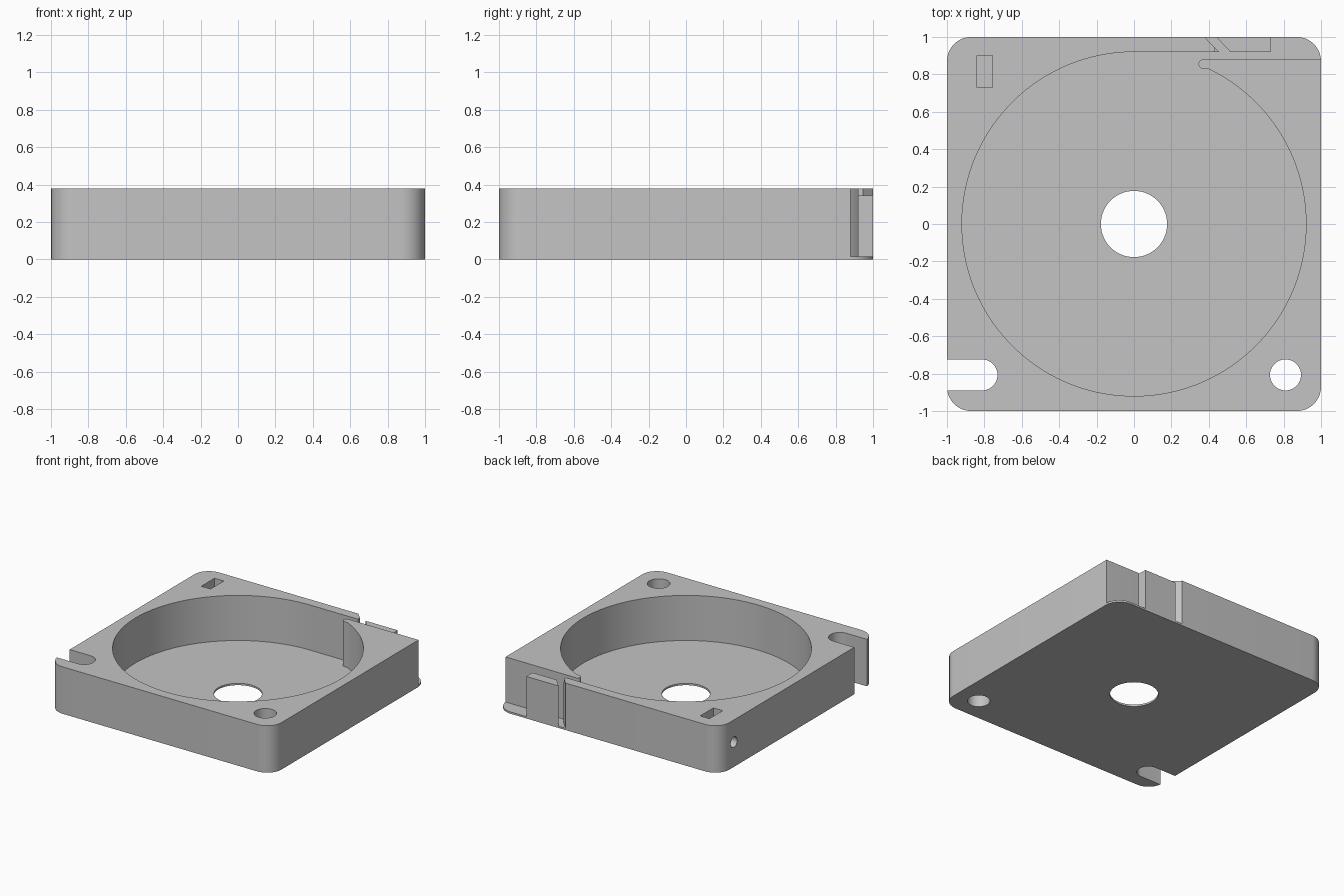
import bpy, bmesh
from math import cos, sin, pi, radians, atan2
from mathutils import Matrix, Vector

cube = bpy.data.objects.get("Cube")
if cube:
    bpy.data.objects.remove(cube, do_unlink=True)

grey = bpy.data.materials.new("plain grey")
grey.use_nodes = True
colour = (0.55, 0.55, 0.55, 1)
grey.diffuse_color = colour
grey.node_tree.nodes["Principled BSDF"].inputs["Base Color"].default_value = colour

HEIGHT, FLOOR, RADIUS = 0.38, 0.015, 0.92


def arc(cx, cy, r, start, end, steps):
    """Points along an arc, angles in degrees."""
    angles = [radians(start + (end - start) * i / steps) for i in range(steps + 1)]
    return [(cx + r * cos(a), cy + r * sin(a)) for a in angles]


def prism(name, outline, z0, z1, matrix=Matrix()):
    """Extrude a flat outline from z0 to z1."""
    bm = bmesh.new()
    base = bm.faces.new([bm.verts.new((x, y, z0)) for x, y in outline])
    top = bmesh.ops.extrude_face_region(bm, geom=[base])["geom"]
    verts = [v for v in top if isinstance(v, bmesh.types.BMVert)]
    bmesh.ops.translate(bm, verts=verts, vec=Vector((0, 0, z1 - z0)))
    bmesh.ops.recalc_face_normals(bm, faces=bm.faces)
    bm.transform(matrix)
    mesh = bpy.data.meshes.new(name)
    bm.to_mesh(mesh)
    bm.free()
    mesh.materials.append(grey)
    obj = bpy.data.objects.new(name, mesh)
    bpy.context.collection.objects.link(obj)
    return obj


def activate(obj):
    bpy.ops.object.select_all(action="DESELECT")
    obj.select_set(True)
    bpy.context.view_layer.objects.active = obj


def cut(target, cutter):
    cutter.hide_render = True
    mod = target.modifiers.new("cut", "BOOLEAN")
    mod.operation, mod.solver, mod.object = "DIFFERENCE", "EXACT", cutter
    activate(target)
    bpy.ops.object.modifier_apply(modifier=mod.name)
    bpy.data.objects.remove(cutter, do_unlink=True)


def circle(cx, cy, r, steps=48):
    return arc(cx, cy, r, 0, 360, steps)[:-1]


# Square case with rounded corners
c, r = 0.87, 0.13
outline = []
for i, (sx, sy) in enumerate([(1, 1), (-1, 1), (-1, -1), (1, -1)]):
    outline += arc(sx * c, sy * c, r, i * 90, i * 90 + 90, 14)
case = prism("case", outline, 0, HEIGHT)

# Round chamber, lip of the exit and exit channel in one outline
lip_angle = 360 + atan2(0.83, 0.40) * 180 / pi
chamber = arc(0, 0, RADIUS, 90, lip_angle, 120)
chamber += arc(0.37, 0.855, 0.025, 270, 90, 12)
chamber += [(1.1, 0.88), (1.1, 1.1), (0.28, 1.1), (0.455, RADIUS)]
cut(case, prism("chamber_cutter", chamber, FLOOR, 0.6))

# Blunt upper tip of the back wall
tip = [(0.43, 0.90), (0.48, 0.90), (0.48, 0.96), (0.43, 0.96)]
cut(case, prism("tip_cutter", tip, 0.34, 0.6))

# Hub hole, corner hole and open corner slot
cut(case, prism("hub_cutter", circle(0, 0, 0.177, 64), -0.1, 0.2))
cut(case, prism("corner_hole_cutter", circle(0.81, -0.807, 0.083), -0.1, 0.6))
slot = arc(-0.813, -0.807, 0.083, -90, 90, 24) + [(-1.1, -0.724), (-1.1, -0.89)]
cut(case, prism("slot_cutter", slot, -0.1, 0.6))

# Rectangular pocket and the side hole that opens into it
pocket = [(-0.84, 0.73), (-0.757, 0.73), (-0.757, 0.9), (-0.84, 0.9)]
cut(case, prism("pocket_cutter", pocket, 0.1, 0.6))
side = Matrix.Translation((0, 0.815, 0.2)) @ Matrix.Rotation(pi / 2, 4, "Y")
cut(case, prism("side_hole_cutter", circle(0, 0, 0.042, 32), -1.1, -0.8, side))

# Guide block beside the slanted slit
block = [(0.44, 1), (0.515, RADIUS), (0.73, RADIUS), (0.73, 1)]
guide_block = prism("guide_block", block, FLOOR, 0.34)

for obj in (case, guide_block):
    activate(obj)
    bpy.ops.object.shade_smooth_by_angle(angle=radians(30))
